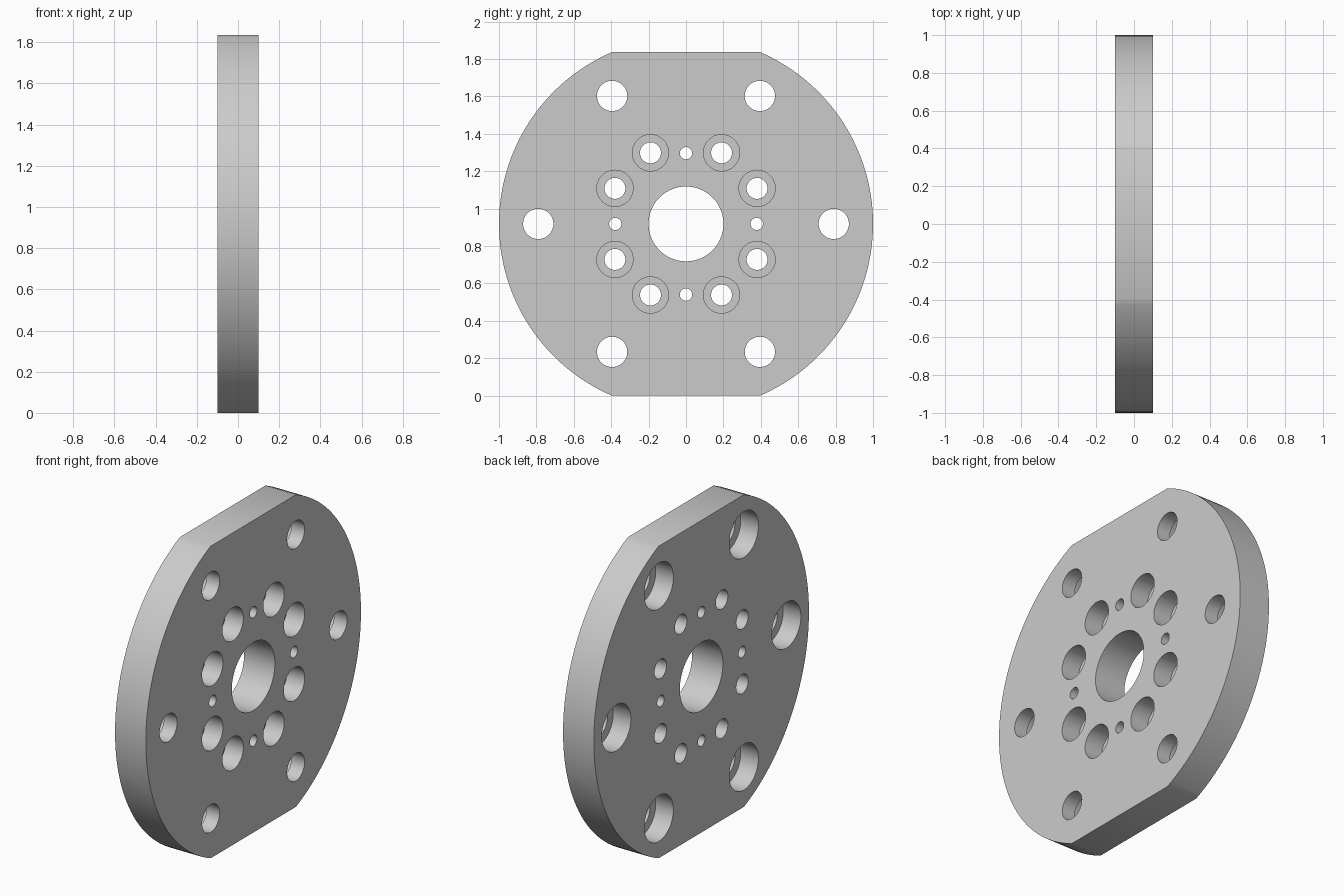
import bpy, bmesh
from math import sin, cos, asin, pi, radians

if "Cube" in bpy.data.objects:
    bpy.data.objects.remove(bpy.data.objects["Cube"])

HALF = 0.1       # half thickness along x
CENTRE = 0.918   # height of the plate centre, also half the distance between flats
DEPTH = 0.115    # counterbore depth
PAST = 0.05      # cutter overshoot

steel = bpy.data.materials.new("grey_metal")
steel.use_nodes = True
grey = (0.6, 0.6, 0.6, 1)
steel.diffuse_color = grey
steel.node_tree.nodes["Principled BSDF"].inputs["Base Color"].default_value = grey


def finish(bm, name):
    bmesh.ops.recalc_face_normals(bm, faces=bm.faces)
    mesh = bpy.data.meshes.new(name)
    bm.to_mesh(mesh)
    bm.free()
    mesh.materials.append(steel)
    obj = bpy.data.objects.new(name, mesh)
    bpy.context.collection.objects.link(obj)
    return obj


def turned_solid(bm, y, z, profile, segments):
    """Closed round solid along x from (x, radius) pairs."""
    rings = [[bm.verts.new((x, y + r * cos(2 * pi * i / segments),
                            CENTRE + z + r * sin(2 * pi * i / segments)))
              for i in range(segments)] for x, r in profile]
    for a, b in zip(rings, rings[1:]):
        for i in range(segments):
            j = (i + 1) % segments
            bm.faces.new((a[i], a[j], b[j], b[i]))
    bm.faces.new(rings[0])
    bm.faces.new(rings[-1])


def hole(bm, y, z, radius, bore=None, side=1, segments=48):
    """Through hole, optionally counterbored from the +x or -x side."""
    end = HALF + PAST
    profile = [(-side * end, radius)]
    if bore:
        floor = side * (HALF - DEPTH)
        profile += [(floor, radius), (floor, bore), (side * end, bore)]
    else:
        profile.append((side * end, radius))
    turned_solid(bm, y, z, profile, segments)


# Round plate with flats at top and bottom
bm = bmesh.new()
limit = asin(CENTRE)
steps = 64
arc = [-limit + 2 * limit * i / steps for i in range(steps + 1)]
outline = [(cos(a), sin(a)) for a in arc] + [(-cos(a), sin(a)) for a in reversed(arc)]
face = bm.faces.new([bm.verts.new((-HALF, y, CENTRE + z)) for y, z in outline])
extruded = bmesh.ops.extrude_face_region(bm, geom=[face])["geom"]
bmesh.ops.translate(bm, vec=(2 * HALF, 0, 0),
                    verts=[v for v in extruded if isinstance(v, bmesh.types.BMVert)])
plate = finish(bm, "flange_plate")

# Hole pattern
bm = bmesh.new()
hole(bm, 0, 0, 0.2, segments=96)
for i in range(6):                       # outer bolts, recessed on -x
    a = i * pi / 3
    hole(bm, 0.79 * cos(a), 0.79 * sin(a), 0.081, 0.135, -1)
for sy in (-1, 1):                       # inner bolts, recessed on +x
    for sz in (-1, 1):
        for y, z in ((0.19, 0.38), (0.38, 0.19)):
            hole(bm, sy * y, sz * z, 0.056, 0.097, 1)
for s in (-1, 1):                        # dowel holes
    hole(bm, s * 0.378, 0, 0.033, segments=32)
    hole(bm, 0, s * 0.378, 0.033, segments=32)
cutter = finish(bm, "hole_cutter")
cutter.hide_render = True

# Cut the holes and keep only the finished plate
cut = plate.modifiers.new("holes", "BOOLEAN")
cut.operation = "DIFFERENCE"
cut.solver = "EXACT"
cut.object = cutter
bpy.context.view_layer.update()
graph = bpy.context.evaluated_depsgraph_get()
result = bpy.data.meshes.new_from_object(plate.evaluated_get(graph))
plate.modifiers.clear()
plate.data = result
bpy.data.objects.remove(cutter)

bpy.ops.object.select_all(action="DESELECT")
plate.select_set(True)
bpy.context.view_layer.objects.active = plate
bpy.ops.object.shade_smooth_by_angle(angle=radians(30))
